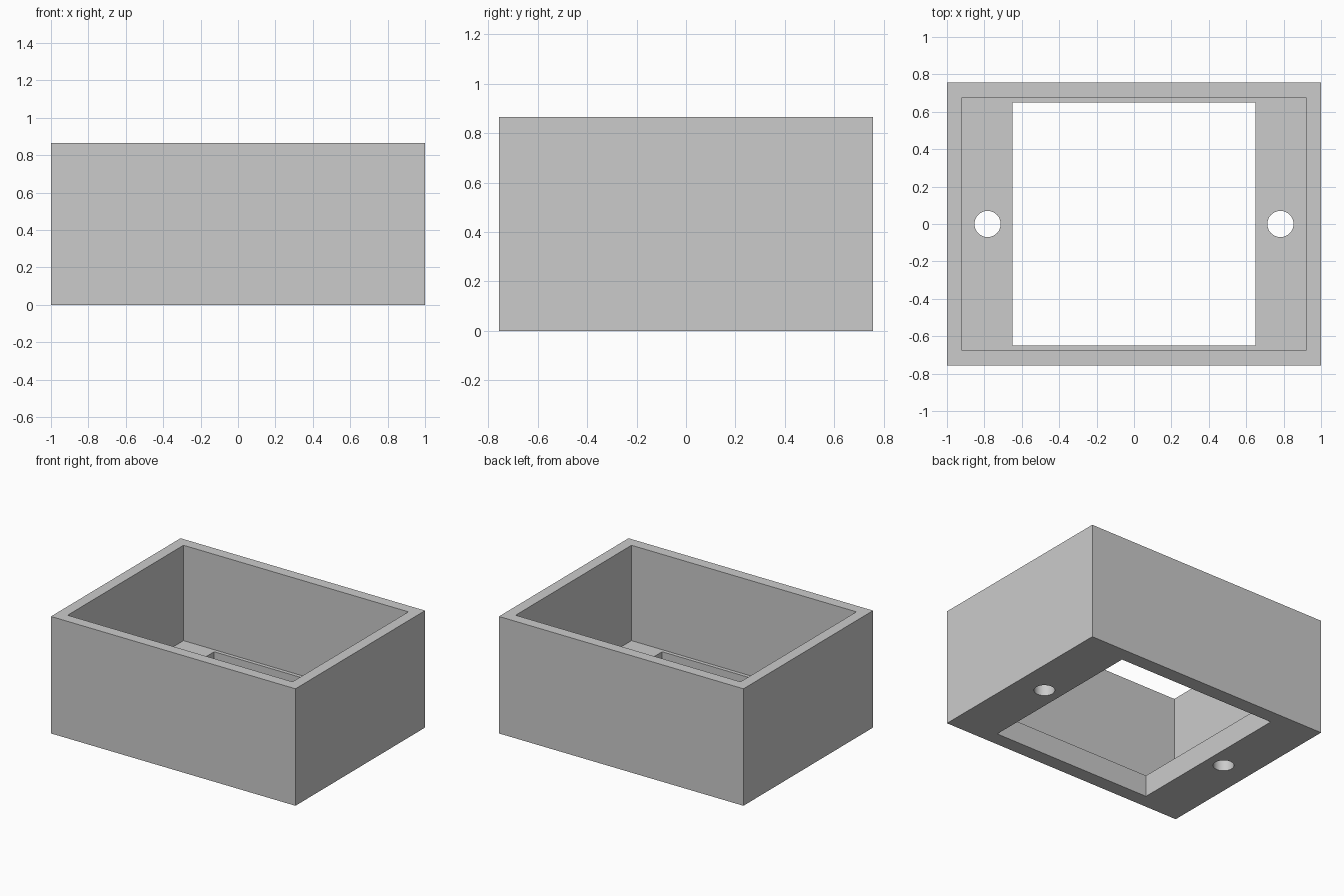
import bpy
import bmesh
import math

cube = bpy.data.objects.get("Cube")
if cube:
    bpy.data.objects.remove(cube, do_unlink=True)

GREY = (0.6, 0.6, 0.6, 1.0)
HEIGHT, FLOOR = 0.865, 0.16

grey = bpy.data.materials.new("plain grey")
grey.use_nodes = True
grey.diffuse_color = GREY
grey.node_tree.nodes["Principled BSDF"].inputs["Base Color"].default_value = GREY


def make_object(name, bm):
    mesh = bpy.data.meshes.new(name)
    bm.to_mesh(mesh)
    bm.free()
    mesh.materials.append(grey)
    obj = bpy.data.objects.new(name, mesh)
    bpy.context.scene.collection.objects.link(obj)
    return obj


def box(name, half_x, half_y, z0, z1):
    bm = bmesh.new()
    bmesh.ops.create_cube(bm, size=2)
    for v in bm.verts:
        v.co = (v.co.x * half_x, v.co.y * half_y, z1 if v.co.z > 0 else z0)
    return make_object(name, bm)


def cylinder(name, x, radius, z0, z1):
    bm = bmesh.new()
    bmesh.ops.create_cone(bm, cap_ends=True, segments=48, radius1=radius,
                          radius2=radius, depth=z1 - z0)
    bmesh.ops.translate(bm, vec=(x, 0, (z0 + z1) / 2), verts=bm.verts)
    return make_object(name, bm)


# Outer block
housing = box("open_housing", 1, 0.757, 0, HEIGHT)

# Inner cavity, square floor opening and the two screw holes
cutters = [
    box("cavity_cutter", 0.92, 0.677, FLOOR, HEIGHT + 0.2),
    box("floor_opening_cutter", 0.65, 0.65, -0.2, FLOOR + 0.1),
    cylinder("left_hole_cutter", 0.783, 0.07, -0.2, FLOOR + 0.1),
    cylinder("right_hole_cutter", -0.783, 0.07, -0.2, FLOOR + 0.1),
]
for cutter in cutters:
    cut = housing.modifiers.new(cutter.name, "BOOLEAN")
    cut.operation = "DIFFERENCE"
    cut.solver = "EXACT"
    cut.object = cutter

# Bake the cuts, then drop the cutters
bpy.context.view_layer.update()
evaluated = housing.evaluated_get(bpy.context.evaluated_depsgraph_get())
housing.data = bpy.data.meshes.new_from_object(evaluated)
housing.modifiers.clear()
for cutter in cutters:
    bpy.data.objects.remove(cutter, do_unlink=True)

# Smooth hole walls, sharp box edges
bpy.ops.object.select_all(action="DESELECT")
housing.select_set(True)
bpy.context.view_layer.objects.active = housing
bpy.ops.object.shade_smooth_by_angle(angle=math.radians(30))
